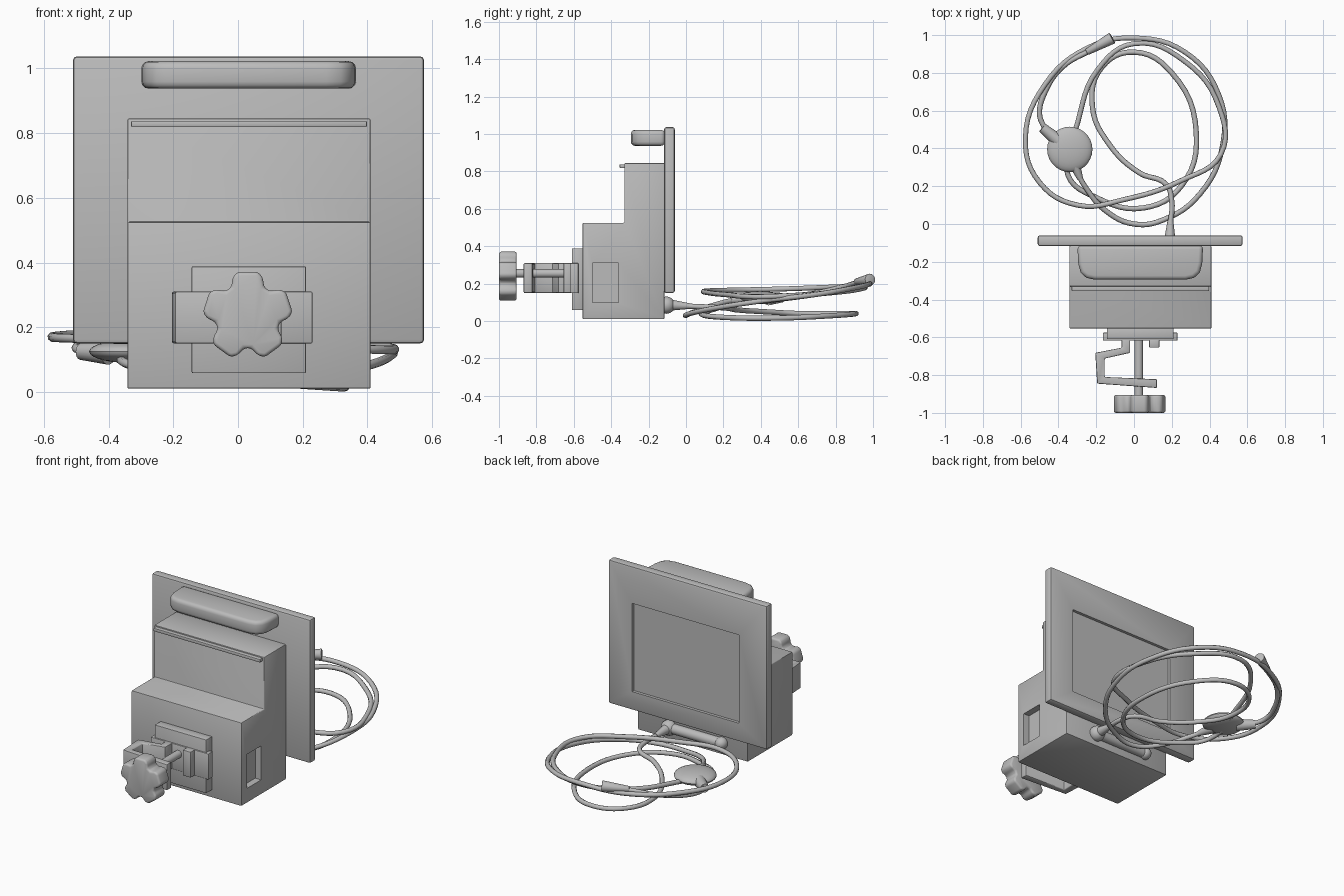
import bpy, bmesh, math
from mathutils import Vector

if "Cube" in bpy.data.objects:
    bpy.data.objects.remove(bpy.data.objects["Cube"])

grey = bpy.data.materials.new("plain grey")
grey.diffuse_color = (0.5, 0.5, 0.5, 1)
grey.use_nodes = True
grey.node_tree.nodes["Principled BSDF"].inputs["Base Color"].default_value = grey.diffuse_color


def finish(ob, angle=35):
    ob.data.materials.clear()
    ob.data.materials.append(grey)
    bpy.ops.object.select_all(action='DESELECT')
    ob.select_set(True)
    bpy.context.view_layer.objects.active = ob
    bpy.ops.object.shade_smooth_by_angle(angle=math.radians(angle))
    return ob


def from_bmesh(name, bm, bevel=0, segs=2):
    bmesh.ops.recalc_face_normals(bm, faces=bm.faces)
    if bevel:
        sharp = [e for e in bm.edges if e.calc_face_angle(0) > 0.6]
        bmesh.ops.bevel(bm, geom=sharp, offset=bevel, segments=segs, profile=0.5,
                        affect='EDGES', clamp_overlap=True)
    me = bpy.data.meshes.new(name)
    bm.to_mesh(me)
    bm.free()
    ob = bpy.data.objects.new(name, me)
    bpy.context.collection.objects.link(ob)
    return finish(ob)


def prism(name, pts, axis, lo, hi, bevel=0, segs=2):
    """Extrude a 2D outline along axis 0, 1 or 2 from lo to hi."""
    bm = bmesh.new()
    def place(p, d):
        c = list(p)
        c.insert(axis, d)
        return bm.verts.new(c)
    f = bm.faces.new([place(p, lo) for p in pts])
    ext = bmesh.ops.extrude_face_region(bm, geom=[f])
    move = Vector((0, 0, 0))
    move[axis] = hi - lo
    bmesh.ops.translate(bm, vec=move,
                        verts=[v for v in ext['geom'] if isinstance(v, bmesh.types.BMVert)])
    return from_bmesh(name, bm, bevel, segs)


def box(name, x, y, z, bevel=0):
    pts = [(x[0], y[0]), (x[1], y[0]), (x[1], y[1]), (x[0], y[1])]
    return prism(name, pts, 2, z[0], z[1], bevel)


def cut(ob, x, y, z):
    cutter = box("recess_cutter", x, y, z)
    cutter.hide_render = True
    mod = ob.modifiers.new("recess", 'BOOLEAN')
    mod.operation = 'DIFFERENCE'
    mod.object = cutter
    mod.solver = 'EXACT'
    bpy.context.view_layer.objects.active = ob
    bpy.ops.object.modifier_apply(modifier=mod.name)
    bpy.data.objects.remove(cutter)
    finish(ob)


def rod(name, a, b, r1, r2, sides=20, bevel=0):
    a, b = Vector(a), Vector(b)
    bm = bmesh.new()
    bmesh.ops.create_cone(bm, cap_ends=True, segments=sides, radius1=r1, radius2=r2,
                          depth=(b - a).length)
    rot = (b - a).to_track_quat('Z', 'Y').to_matrix()
    bmesh.ops.rotate(bm, matrix=rot, verts=bm.verts)
    bmesh.ops.translate(bm, vec=(a + b) / 2, verts=bm.verts)
    return from_bmesh(name, bm, bevel)


def ball(name, c, s):
    bm = bmesh.new()
    bmesh.ops.create_uvsphere(bm, u_segments=28, v_segments=14, radius=1)
    bmesh.ops.scale(bm, vec=s, verts=bm.verts)
    bmesh.ops.translate(bm, vec=c, verts=bm.verts)
    return from_bmesh(name, bm)


def cable(name, pts, radius=0.014):
    cu = bpy.data.curves.new(name, 'CURVE')
    cu.dimensions = '3D'
    cu.bevel_depth = radius
    cu.bevel_resolution = 2
    cu.resolution_u = 6
    cu.use_fill_caps = True
    sp = cu.splines.new('BEZIER')
    sp.bezier_points.add(len(pts) - 1)
    for bp, p in zip(sp.bezier_points, pts):
        bp.co = p
        bp.handle_left_type = bp.handle_right_type = 'AUTO'
    ob = bpy.data.objects.new(name, cu)
    bpy.context.collection.objects.link(ob)
    bpy.ops.object.select_all(action='DESELECT')
    ob.select_set(True)
    bpy.context.view_layer.objects.active = ob
    bpy.ops.object.convert(target='MESH')
    finish(bpy.context.object, 50)


# Stepped housing with a side recess
housing = prism("housing", [(-.115, .01), (-.115, .845), (-.33, .845), (-.33, .525),
                            (-.553, .525), (-.553, .01)], 0, -.342, .41, .006)
cut(housing, (.37, .5), (-.50, -.36), (.10, .31))
box("housing_lip", (-.33, .398), (-.355, -.325), (.818, .838), .004)

# Display panel with a sunken screen on the back
panel = box("display_panel", (-.51, .575), (-.117, -.06), (.15, 1.037), .012)
cut(panel, (-.32, .41), (-.078, .1), (.265, .81))

# Rounded carrying handle
half = [(.333, -.112), (.328, -.21), (.315, -.258), (.285, -.285), (.24, -.295)]
handle = [(.033 + x, y) for x, y in half] + [(.033 - x, y) for x, y in reversed(half)]
prism("handle", handle, 2, .937, 1.022, .022, 3)

# Clamp: mounting plate, base, hooked arm, stub and screw
box("mounting_plate", (-.143, .21), (-.61, -.55), (.058, .388), .004)
box("clamp_base", (-.165, .23), (-.618, -.575), (.15, .31), .004)
prism("clamp_arm", [(-.02, -.61), (-.02, -.682), (-.155, -.712), (-.155, -.81), (.122, -.822),
                    (.122, -.868), (-.195, -.845), (-.205, -.682), (-.065, -.655),
                    (-.065, -.61)], 2, .15, .31, .006)
box("clamp_stub", (.08, .135), (-.655, -.61), (.15, .31), .006)
rod("clamp_screw", (.025, -.60, .255), (.025, -.93, .255), .023, .023)

# Five-lobed knob
lobe = [(-.05, .088), (-.047, .118), (-.032, .135), (.032, .135), (.047, .118), (.05, .088)]
star = []
for i in range(5):
    a = -i * math.tau / 5
    star += [(.03 + x * math.cos(a) - z * math.sin(a), .236 + x * math.sin(a) + z * math.cos(a))
             for x, z in lobe]
prism("star_knob", star, 1, -1.0, -.905, .016, 3)

# Sockets and bar low on the back
rod("back_bar", (.19, -.105, .085), (-.17, -.105, .085), .03, .03)
ball("outlet_socket", (.19, -.105, .085), (.046, .046, .046))
ball("bar_end", (-.17, -.105, .085), (.036, .04, .036))
rod("strain_relief", (.19, -.07, .085), (.193, .02, .08), .028, .015)

# Coiled cable running to the round switch
cable("coiled_cable", [
    (.193, 0, .08), (.2, .12, .075), (.17, .21, .07), (.03, .27, .06), (-.13, .42, .05),
    (-.22, .62, .04), (-.17, .83, .04), (0, .91, .04), (.2, .8, .03), (.33, .48, .016),
    (.25, .2, .02), (.05, .085, .035), (-.2, .14, .06), (-.35, .26, .09), (-.3, .53, .12),
    (-.19, .82, .16), (0, .955, .18), (.27, .86, .16), (.45, .62, .14), (.46, .37, .13),
    (.25, .23, .14), (-.05, .13, .15), (-.3, .1, .16), (-.5, .22, .165), (-.575, .45, .17),
    (-.47, .74, .18), (-.25, .93, .19), (0, .985, .2), (.27, .91, .18), (.45, .68, .14),
    (.47, .42, .11), (.35, .16, .07), (.15, .02, .04), (0, 0, .03), (-.15, .07, .06),
    (-.26, .2, .1), (-.31, .29, .12)])
ball("round_switch", (-.34, .395, .125), (.12, .12, .035))
rod("switch_lower_sleeve", (-.32, .33, .12), (-.285, .24, .11), .032, .016)

# Lead from the switch to the end plug
rod("switch_upper_sleeve", (-.40, .44, .12), (-.485, .51, .125), .036, .026)
cable("end_lead", [(-.47, .5, .125), (-.5, .58, .135), (-.47, .7, .15), (-.38, .83, .18),
                   (-.22, .925, .21)])
rod("end_plug", (-.25, .91, .21), (-.115, .985, .222), .017, .032, 16, .004)
